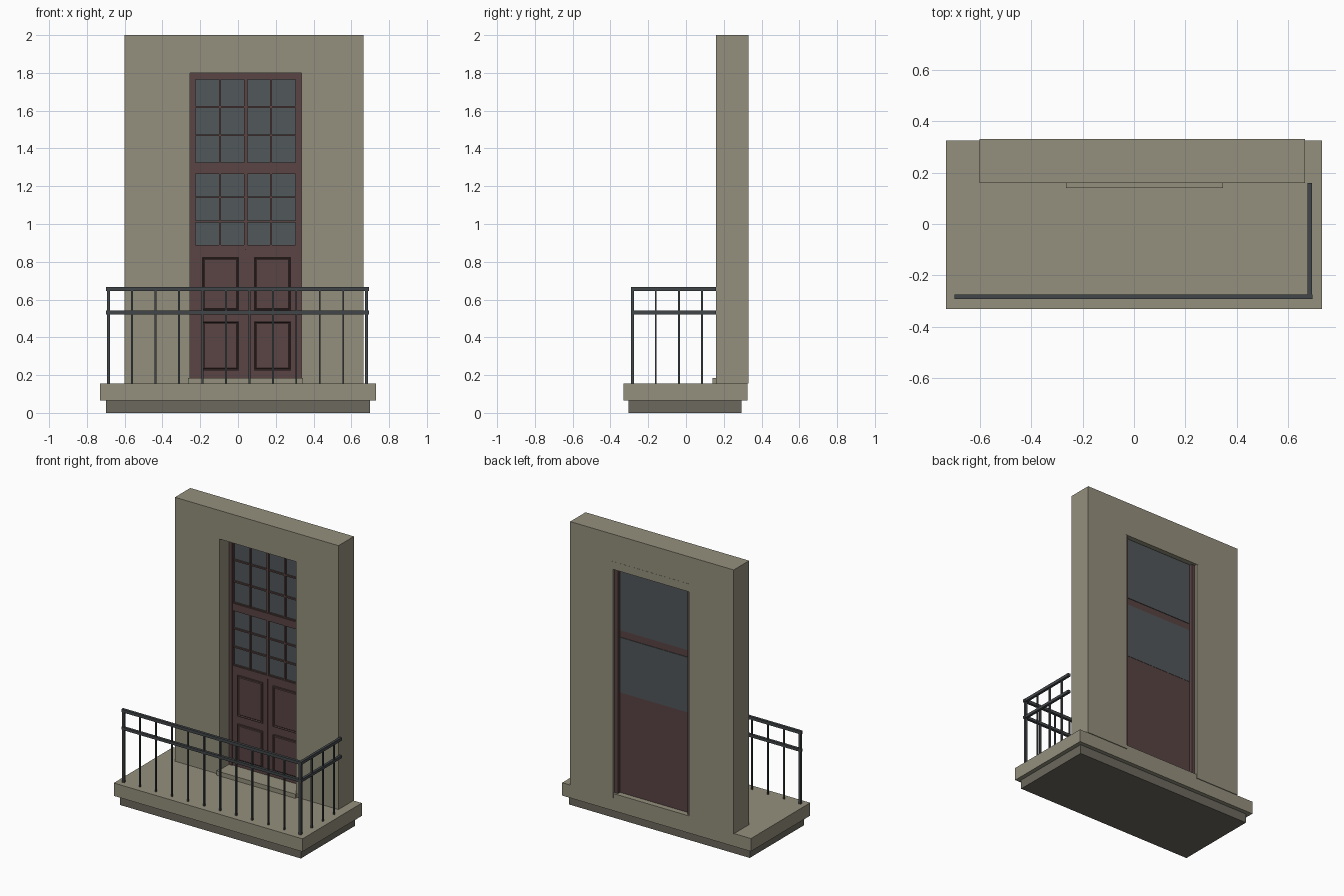
import bpy, bmesh

cube = bpy.data.objects.get("Cube")
if cube:
    bpy.data.objects.remove(cube, do_unlink=True)


def material(name, r, g, b):
    m = bpy.data.materials.new(name)
    m.use_nodes = True
    m.diffuse_color = (r, g, b, 1)
    m.node_tree.nodes["Principled BSDF"].inputs["Base Color"].default_value = (r, g, b, 1)
    return m


plaster = material("tan plaster", 0.296, 0.275, 0.205)
stone = material("dark stone", 0.15, 0.14, 0.11)
wood = material("red brown wood", 0.1, 0.058, 0.056)
glass = material("grey glass", 0.082, 0.095, 0.1)
metal = material("dark metal", 0.055, 0.062, 0.066)


def finish(name, bm, mat):
    bmesh.ops.recalc_face_normals(bm, faces=bm.faces[:])
    mesh = bpy.data.meshes.new(name)
    bm.to_mesh(mesh)
    bm.free()
    mesh.materials.append(mat)
    obj = bpy.data.objects.new(name, mesh)
    bpy.context.collection.objects.link(obj)
    return obj


def add_box(bm, x0, x1, y0, y1, z0, z1):
    verts = bmesh.ops.create_cube(bm, size=1)["verts"]
    for v in verts:
        v.co.x = x1 if v.co.x > 0 else x0
        v.co.y = y1 if v.co.y > 0 else y0
        v.co.z = z1 if v.co.z > 0 else z0
    return verts


def boxes(name, mat, *extents):
    bm = bmesh.new()
    for e in extents:
        add_box(bm, *e)
    return finish(name, bm, mat)


# Balcony floor and the darker block under it
boxes("balcony_slab", plaster, (-0.73, 0.73, -0.33, 0.325, 0.065, 0.155))
boxes("balcony_base", stone, (-0.7, 0.7, -0.305, 0.295, 0, 0.065))

# Wall as an extruded outline around the doorway
LEFT, RIGHT, TOP, FLOOR = -0.255, 0.335, 1.8, 0.155
MID = (LEFT + RIGHT) / 2
outline = [(-0.6, FLOOR), (LEFT, FLOOR), (LEFT, TOP), (RIGHT, TOP),
           (RIGHT, FLOOR), (0.665, FLOOR), (0.665, 2), (-0.6, 2)]
bm = bmesh.new()
face = bm.faces.new([bm.verts.new((x, 0.16, z)) for x, z in outline])
grown = bmesh.ops.extrude_face_region(bm, geom=[face], use_keep_orig=True)["geom"]
for v in grown:
    if isinstance(v, bmesh.types.BMVert):
        v.co.y = 0.33
finish("wall", bm, plaster)

# Door sill and rear lintel
boxes("door_sill", plaster, (LEFT - 0.01, RIGHT + 0.01, 0.14, 0.325, FLOOR, 0.185))
boxes("rear_lintel", plaster, (LEFT - 0.01, RIGHT + 0.01, 0.295, 0.331, 1.755, 1.81))

# Door frame with the cross rails
IN_L, IN_R = LEFT + 0.025, RIGHT - 0.025
boxes("door_frame", wood,
      (LEFT, IN_L, 0.263, 0.31, 0.185, TOP),
      (IN_R, RIGHT, 0.263, 0.31, 0.185, TOP),
      (IN_L, IN_R, 0.263, 0.31, 1.77, TOP),
      (IN_L, IN_R, 0.265, 0.284, 1.27, 1.32),
      (IN_L, IN_R, 0.266, 0.286, 0.862, 0.885))

# Glazing and glazing bars
for label, z0, z1 in (("upper", 1.32, 1.77), ("lower", 0.885, 1.27)):
    boxes(label + "_glass", glass, (IN_L, IN_R, 0.28, 0.288, z0, z1))
    bars = []
    for i in range(5):
        x = IN_L + (IN_R - IN_L) * i / 4
        half = 0.009 if i == 2 else 0.005
        bars.append((max(x - half, IN_L), min(x + half, IN_R), 0.268, 0.282, z0, z1))
    for i in range(4):
        z = z0 + (z1 - z0) * i / 3
        bars.append((IN_L, IN_R, 0.27, 0.282, max(z - 0.005, z0), min(z + 0.005, z1)))
    boxes(label + "_glazing_bars", wood, *bars)

# Two solid door leaves meeting at a thin gap
boxes("door_leaves", wood,
      (IN_L, MID - 0.002, 0.27, 0.286, 0.185, 0.862),
      (MID + 0.002, IN_R, 0.27, 0.286, 0.185, 0.862),
      (MID - 0.002, MID + 0.002, 0.276, 0.286, 0.185, 0.862))

# Moulded panels: raised rim, sunk groove, raised field
bm = bmesh.new()
for centre in (MID - 0.1325, MID + 0.1425):
    for z0, z1 in ((0.225, 0.485), (0.54, 0.825)):
        verts = add_box(bm, centre - 0.0975, centre + 0.0975, 0.262, 0.275, z0, z1)
        front = next(f for f in verts[0].link_faces[:] + verts[7].link_faces[:]
                     if all(v.co.y < 0.27 for v in f.verts))
        for thickness, depth in ((0.006, 0), (0.006, -0.007), (0.006, 0.004)):
            bmesh.ops.recalc_face_normals(bm, faces=bm.faces[:])
            bmesh.ops.inset_region(bm, faces=[front], thickness=thickness, depth=depth)
finish("door_panels", bm, wood)

# Railing: two levels along the front and the left side
for label, z0, z1 in (("top", 0.645, 0.666), ("middle", 0.522, 0.541)):
    boxes(label + "_rail", metal,
          (-0.698, 0.694, -0.292, -0.273, z0, z1),
          (0.674, 0.692, -0.273, 0.16, z0, z1))

# Upright bars, thicker at the corners
uprights = []
for i in range(12):
    half = 0.008 if i in (0, 11) else 0.005
    uprights.append((-0.685 + i * 0.1242, -0.2825, half))
uprights += [(0.683, -0.2825 + i * 0.1225, 0.005) for i in range(1, 4)]
boxes("railing_uprights", metal,
      *[(x - h, x + h, y - h, y + h, 0.15, 0.65) for x, y, h in uprights])
